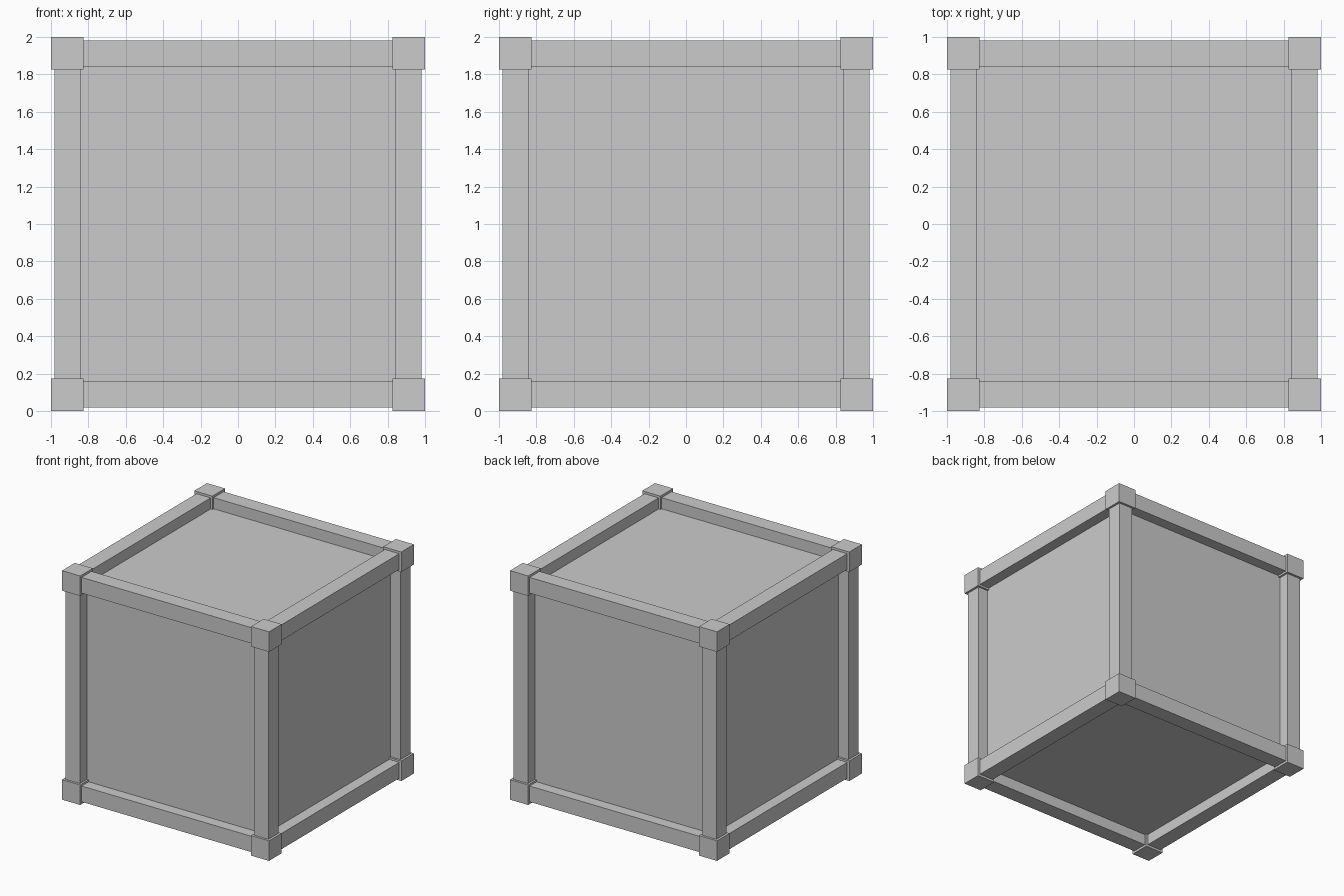
import bpy, bmesh
from itertools import product
from mathutils import Matrix, Vector

if "Cube" in bpy.data.objects:
    bpy.data.objects.remove(bpy.data.objects["Cube"])


def make_object(name, bm):
    mesh = bpy.data.meshes.new(name)
    bm.to_mesh(mesh)
    bm.free()
    obj = bpy.data.objects.new(name, mesh)
    bpy.context.collection.objects.link(obj)
    return obj


def box(size, centre):
    bm = bmesh.new()
    bmesh.ops.create_cube(bm, size=size, matrix=Matrix.Translation(centre))
    return bm


CENTRE = Vector((0, 0, 1))
BODY = 1.96       # outer size of the framed body
BORDER = 0.195    # width of the raised frame
RECESS = 0.097    # depth of the sunken panels
BLOCK = 0.175     # size of the corner blocks

# Crate body: each face gets a frame border and a straight-walled sunken panel
bm = box(BODY, CENTRE)
panels = bm.faces[:]
bmesh.ops.inset_individual(bm, faces=panels, thickness=BORDER)
for panel in panels:
    normal = panel.normal.copy()
    floor = bmesh.ops.extrude_discrete_faces(bm, faces=[panel])["faces"][0]
    bmesh.ops.translate(bm, verts=floor.verts[:], vec=-normal * RECESS)
make_object("crate_body", bm)

# Corner blocks: slightly proud of the frame at all eight corners
for signs in product((-1, 1), repeat=3):
    make_object("corner_block", box(BLOCK, CENTRE + Vector(signs) * (1 - BLOCK / 2)))
